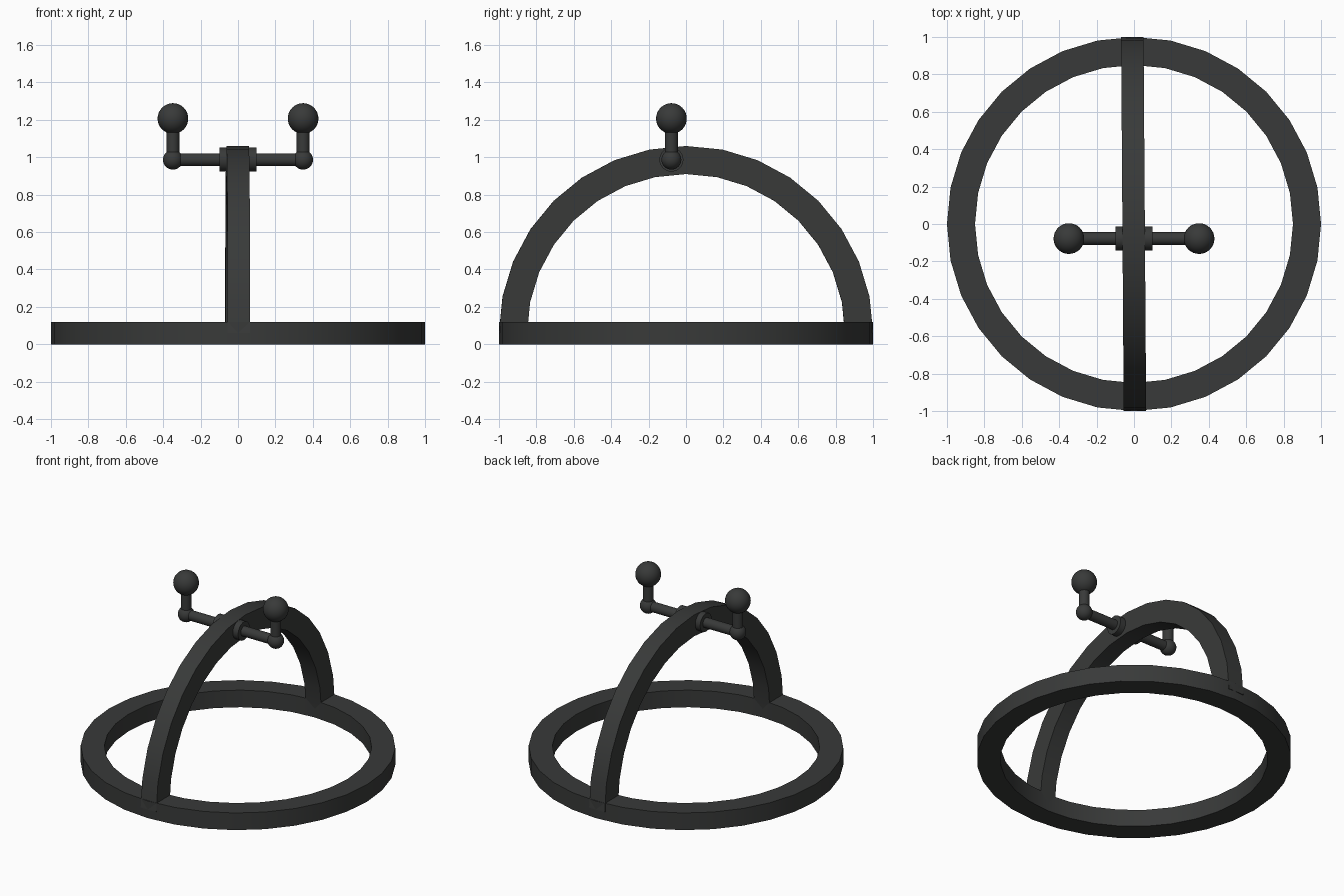
import bpy, bmesh
from math import cos, sin, pi, radians
from mathutils import Matrix

if "Cube" in bpy.data.objects:
    bpy.data.objects.remove(bpy.data.objects["Cube"])

dark = bpy.data.materials.new("dark_metal")
dark.diffuse_color = (0.04, 0.042, 0.041, 1)
dark.use_nodes = True
dark.node_tree.nodes["Principled BSDF"].inputs["Base Color"].default_value = dark.diffuse_color


def finish(ob, name):
    ob.name = name
    ob.data.materials.append(dark)
    bpy.ops.object.select_all(action='DESELECT')
    ob.select_set(True)
    bpy.context.view_layer.objects.active = ob
    bpy.ops.object.shade_smooth_by_angle(angle=radians(30))
    return ob


def band(name, sweep, steps, matrix, r_in=0.85, r_out=1.0, half=0.06):
    """Rectangular section swept around local z, closed ring or capped arc."""
    bm = bmesh.new()
    closed = sweep > 6.28
    section = [(r_in, -half), (r_out, -half), (r_out, half), (r_in, half)]
    loops = []
    for i in range(steps if closed else steps + 1):
        a = sweep * i / steps
        loops.append([bm.verts.new((r * cos(a), r * sin(a), z)) for r, z in section])
    for i in range(steps):
        a, b = loops[i], loops[(i + 1) % len(loops)]
        for k in range(4):
            n = (k + 1) % 4
            bm.faces.new((a[k], b[k], b[n], a[n]))
    if not closed:
        bm.faces.new(loops[0])
        bm.faces.new(loops[-1])
    bmesh.ops.recalc_face_normals(bm, faces=bm.faces)
    bm.transform(matrix)
    me = bpy.data.meshes.new(name)
    bm.to_mesh(me)
    bm.free()
    ob = bpy.data.objects.new(name, me)
    bpy.context.collection.objects.link(ob)
    return finish(ob, name)


def rod(name, r, length, loc, rot=(0, 0, 0)):
    bpy.ops.mesh.primitive_cylinder_add(vertices=32, radius=r, depth=length, location=loc, rotation=rot)
    return finish(bpy.context.object, name)


def ball(name, r, loc):
    bpy.ops.mesh.primitive_uv_sphere_add(segments=32, ring_count=16, radius=r, location=loc)
    return finish(bpy.context.object, name)


# Flat base ring and upright half-ring arch, the arch turned very slightly
band("base_ring", 2 * pi, 32, Matrix.Translation((0, 0, 0.06)))
upright = Matrix(((0, 0, 1, 0), (1, 0, 0, 0), (0, 1, 0, 0), (0, 0, 0, 1)))
band("arch", pi, 16, Matrix.Translation((-0.002, 0, 0.06)) @ Matrix.Rotation(radians(0.4), 4, 'Z') @ upright)

# Axle and collar through the arch
Y, Z, X = -0.078, 0.987, 0.348
rod("axle", 0.034, 2 * X, (0, Y, Z), (0, pi / 2, 0))
rod("collar", 0.064, 0.2, (0, Y, Z), (0, pi / 2, 0))

# Elbow, post and knob at each end
for side, s in (("left", -1), ("right", 1)):
    ball(side + "_elbow", 0.053, (s * X, Y, Z))
    rod(side + "_post", 0.034, 0.22, (s * X, Y, Z + 0.11))
    ball(side + "_knob", 0.082, (s * X, Y, 1.207))
